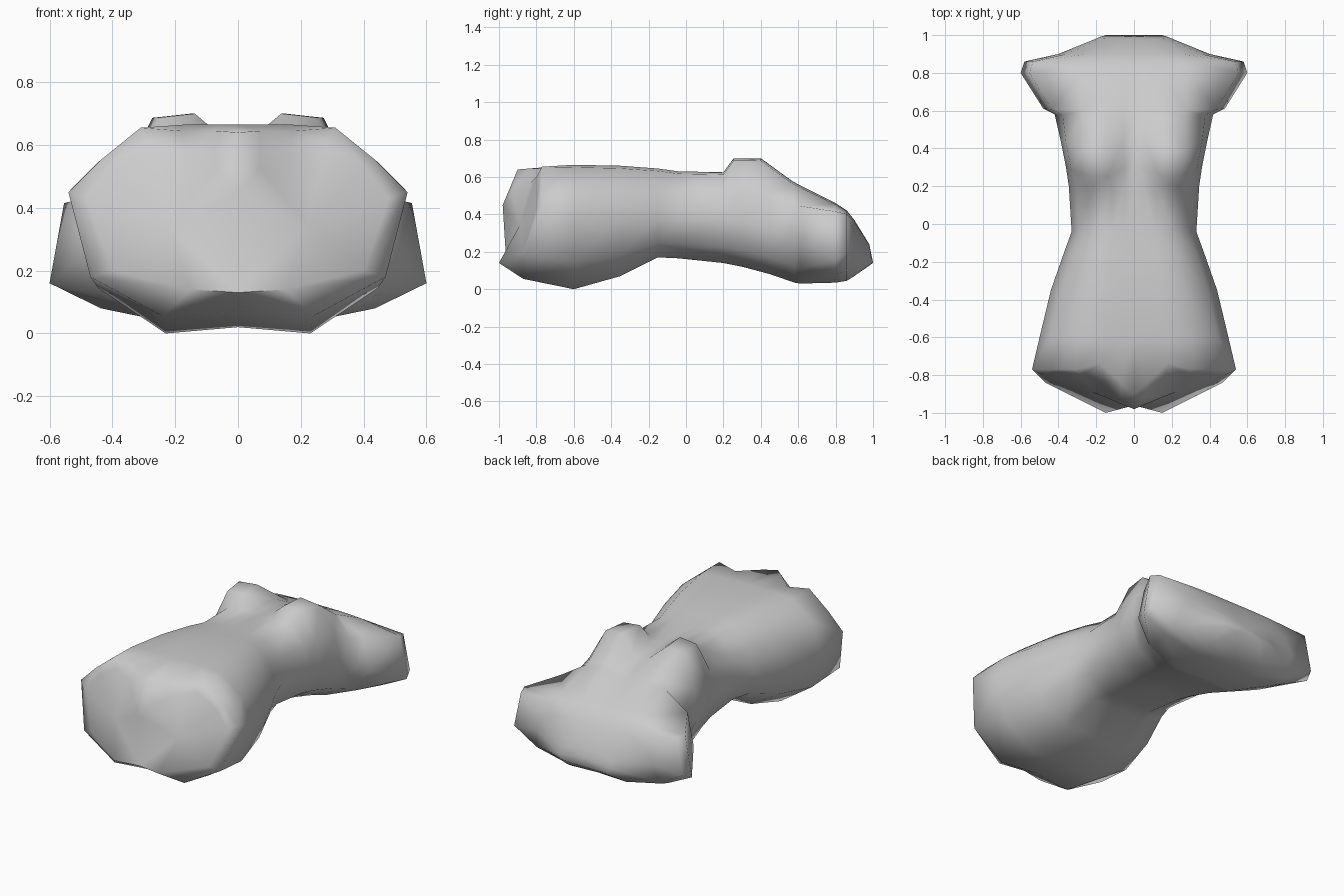
import bpy
import bmesh
import math

cube = bpy.data.objects.get("Cube")
if cube:
    bpy.data.objects.remove(cube)

skin = bpy.data.materials.new("plain grey")
skin.use_nodes = True
grey = (0.6, 0.6, 0.6, 1)
skin.diffuse_color = grey
skin.node_tree.nodes["Principled BSDF"].inputs["Base Color"].default_value = grey

# Half cross-section, spine to breastbone: width share, height share,
# shoulder push, bust lift
PROFILE = [(0, -.95, 0, 0), (.46, -1, 0, 0), (.89, -.64, .35, 0), (1, 0, 1, 0),
           (.89, .55, 1, .3), (.62, .95, .1, 1), (.34, 1, 0, 1),
           (.14, 1, 0, .2), (0, 1, 0, 0)]

# Stations from hips to neck: y, half width, back, widest height, front,
# shoulder reach, bust height
STATIONS = [
    (-.6, .5, 0, .4, .665, 0, 0),
    (-.35, .44, .07, .38, .66, 0, 0),
    (-.15, .37, .17, .38, .645, 0, 0),
    (-.04, .33, .165, .38, .63, 0, 0),
    (.2, .345, .14, .38, .625, 0, 0),
    (.3, .36, .12, .36, .61, 0, .09),
    (.45, .39, .08, .33, .6, 0, .1),
    (.58, .42, .035, .28, .55, 0, .03),
    (.61, .42, .03, .25, .54, .06, .02),
    (.8, .42, .035, .16, .46, .18, 0),
    (.86, .41, .045, .19, .42, .17, 0),
    (.9, .4, .07, .22, .37, 0, 0),
]

# Hip rim, thigh openings with the crotch ridge, and neck end
HIP_RIM = [(0, -.86, .07), (.24, -.87, .055), (.47, -.84, .18), (.54, -.77, .45),
           (.44, -.77, .55), (.31, -.77, .655), (.18, -.74, .645),
           (.07, -.84, .645), (0, -.9, .64)]
THIGH_END = [(0, -.96, .13), (.15, -1, .14), (.4, -.87, .2), (.48, -.8, .43),
             (.4, -.79, .53), (.28, -.8, .6), (.16, -.83, .57),
             (.07, -.93, .53), (0, -.98, .45)]
NECK_END = [(0, 1, .14), (.08, 1, .14), (.15, 1, .145), (.18, .99, .17),
            (.17, .985, .21), (.12, .98, .235), (.07, .98, .24),
            (.03, .98, .24), (0, .98, .24)]


def section(y, width, back, middle, front, reach, bust):
    """Half ring of the torso at one station."""
    ring = []
    for share, level, push, lift in PROFILE:
        span = front - middle if level > 0 else middle - back
        x = share * width + push * reach + lift * bust * share / 2
        z = middle + level * span + lift * bust
        if level > 0:
            z += push * reach / 2
        ring.append((x, y - lift * bust / 2, z))
    return ring


bm = bmesh.new()
rings = [THIGH_END, HIP_RIM] + [section(*s) for s in STATIONS] + [NECK_END]
rows = [[bm.verts.new(p) for p in ring] for ring in rings]
for low, high in zip(rows, rows[1:]):
    for i in range(len(PROFILE) - 1):
        bm.faces.new((low[i], low[i + 1], high[i + 1], high[i]))

# Close the hollow thigh ends and the neck with fans
thigh_hollow = bm.verts.new((.22, -.89, .34))
neck_tip = bm.verts.new((0, .99, .19))
for row, tip in ((rows[0], thigh_hollow), (rows[-1], neck_tip)):
    for a, b in zip(row, row[1:]):
        bm.faces.new((a, b, tip))
bm.faces.new((rows[0][-1], rows[0][0], thigh_hollow))
bmesh.ops.recalc_face_normals(bm, faces=bm.faces)

mesh = bpy.data.meshes.new("torso")
bm.to_mesh(mesh)
bm.free()
mesh.materials.append(skin)
torso = bpy.data.objects.new("torso", mesh)
bpy.context.collection.objects.link(torso)

# Mirror to the other side and smooth
mirror = torso.modifiers.new("mirror", "MIRROR")
mirror.use_clip = True
bpy.ops.object.select_all(action="DESELECT")
torso.select_set(True)
bpy.context.view_layer.objects.active = torso
bpy.ops.object.modifier_apply(modifier=mirror.name)
bpy.ops.object.shade_smooth_by_angle(angle=math.radians(80))
